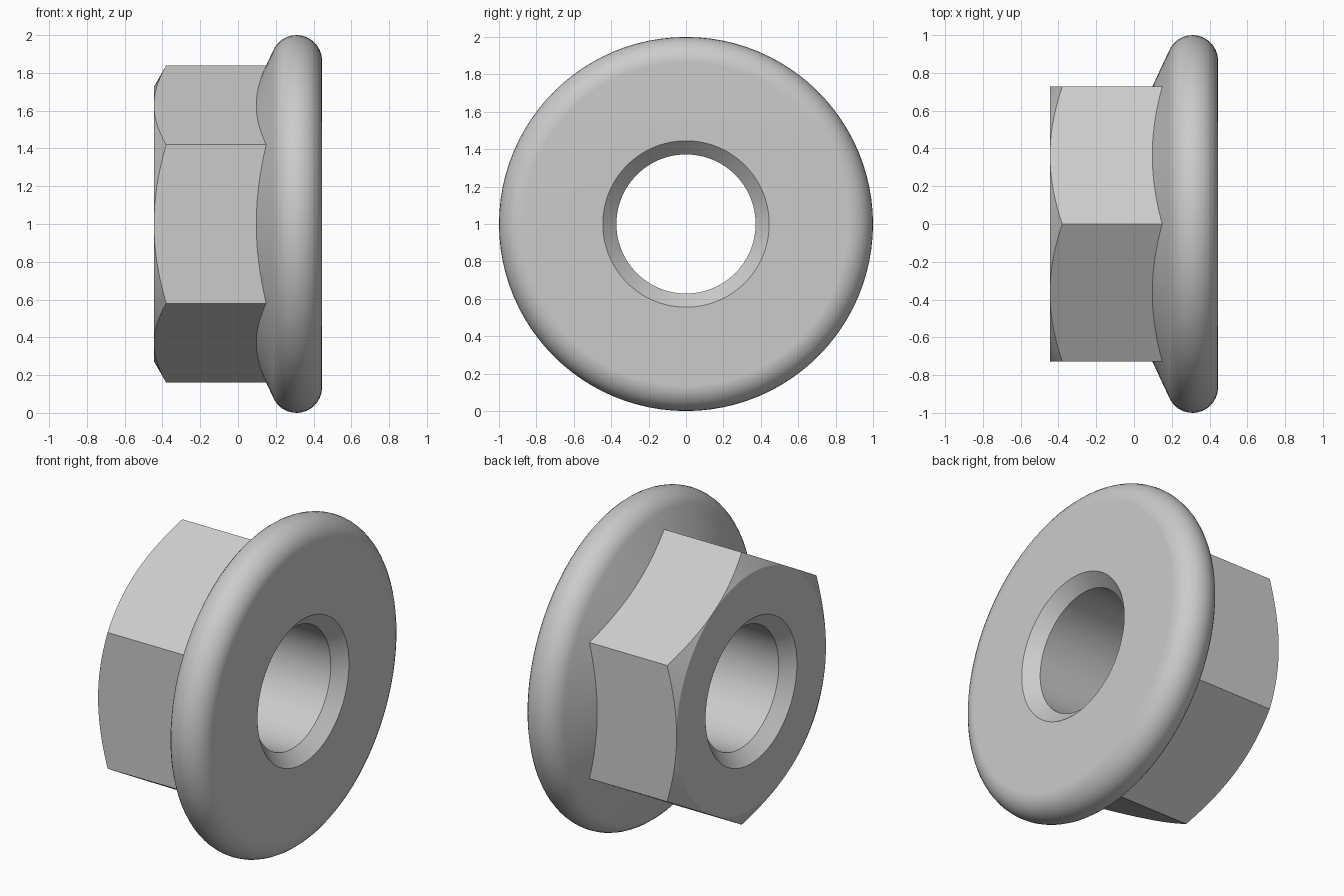
import bpy, bmesh, math
from math import sin, cos, pi

cube = bpy.data.objects.get("Cube")
if cube:
    bpy.data.objects.remove(cube, do_unlink=True)

STEPS = 96                      # multiple of 12, so hex corners and flat centres get a vertex
HALF = 0.445                    # half the length along x
FLAT = 0.727                    # hexagon centre to flat
BORE, BORE_RIM = 0.372, 0.445   # hole and its chamfered mouth
RIM = 0.135                     # rounding of the flange edge
SLOPE = math.radians(25)        # flange cone

steel = bpy.data.materials.new("steel grey")
steel.use_nodes = True
grey = (0.6, 0.6, 0.6, 1)
steel.diffuse_color = grey
steel.node_tree.nodes["Principled BSDF"].inputs["Base Color"].default_value = grey


def profile(angle):
    """Closed (x, radius) section of the nut at an angle around the axis."""
    hexagon = FLAT / cos(angle % (pi / 3) - pi / 6)
    depth = BORE_RIM - BORE
    cx, cr = HALF - RIM, 1 - RIM
    arc = [SLOPE + (pi - SLOPE) * i / 14 for i in range(15)]
    # rounded rim, from the cone tangent over the top to the flat face
    rim = [(cx - RIM * cos(a), cr + RIM * sin(a)) for a in arc]
    tx, tr = rim[0]
    return [
        (-HALF + depth, BORE),
        (-HALF, BORE_RIM),
        (-HALF, FLAT),
        (-HALF + (hexagon - FLAT) * math.tan(pi / 6), hexagon),   # corner chamfer
        (tx - (tr - hexagon) * math.tan(SLOPE), hexagon),         # wall meets cone
        *rim,
        (HALF, BORE_RIM),
        (HALF - depth, BORE),
    ]


# Sweep the section around the x axis
bm = bmesh.new()
rings = []
for s in range(STEPS):
    a = 2 * pi * s / STEPS
    rings.append([bm.verts.new((x, r * sin(a), 1 + r * cos(a)))
                  for x, r in profile(a)])
for s, ring in enumerate(rings):
    following = rings[(s + 1) % STEPS]
    for i in range(len(ring)):
        j = (i + 1) % len(ring)
        bm.faces.new((ring[i], ring[j], following[j], following[i]))
bmesh.ops.remove_doubles(bm, verts=bm.verts, dist=0.0003)
bmesh.ops.recalc_face_normals(bm, faces=bm.faces)

mesh = bpy.data.meshes.new("flanged_hex_nut")
bm.to_mesh(mesh)
bm.free()
mesh.materials.append(steel)
nut = bpy.data.objects.new("flanged_hex_nut", mesh)
bpy.context.collection.objects.link(nut)

# Smooth curves, crisp hexagon and chamfer edges
bpy.ops.object.select_all(action="DESELECT")
nut.select_set(True)
bpy.context.view_layer.objects.active = nut
bpy.ops.object.shade_smooth_by_angle(angle=math.radians(22))
weighted = nut.modifiers.new("flat_face_normals", "WEIGHTED_NORMAL")
weighted.keep_sharp = True
